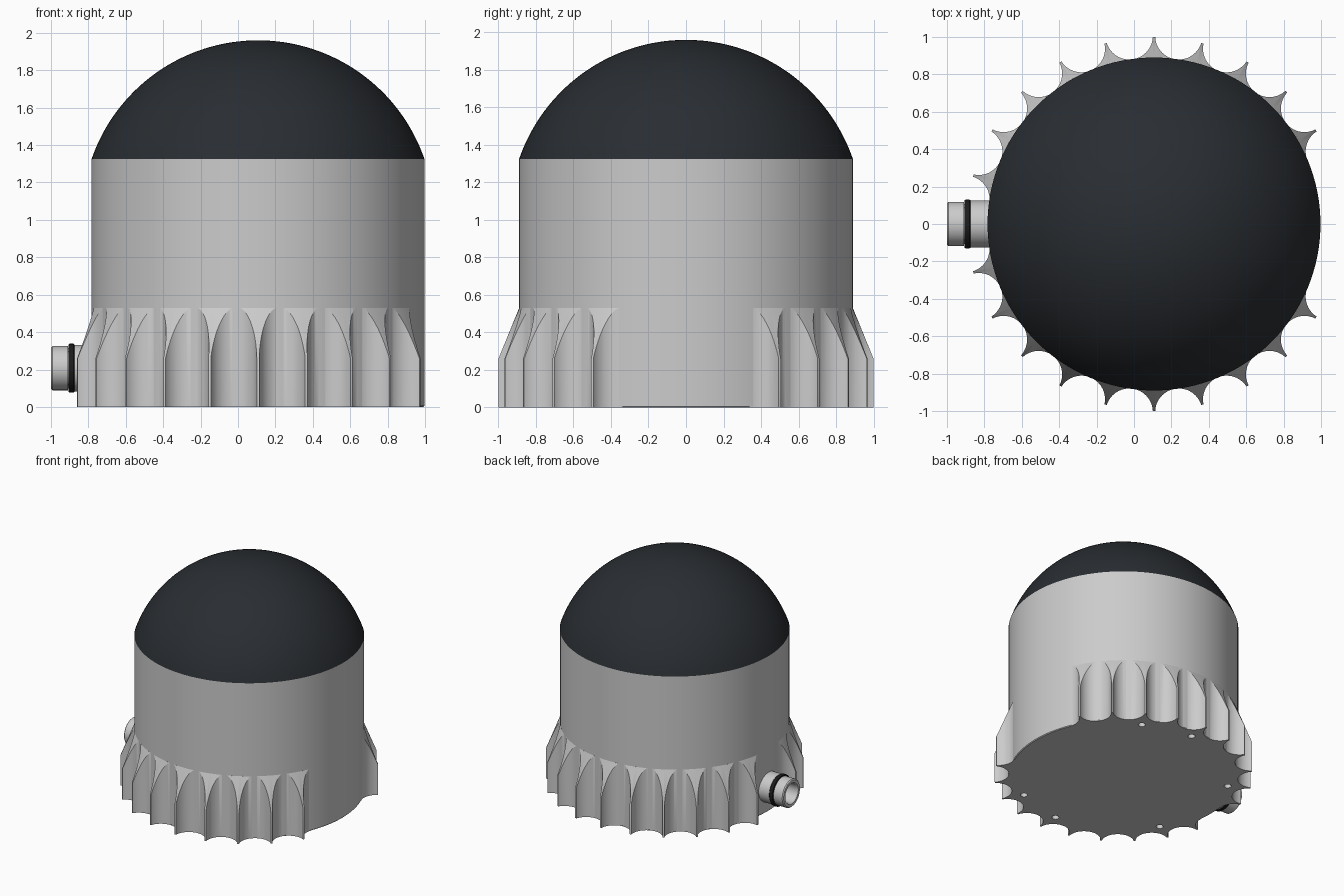
import bpy, bmesh
from math import radians, cos, sin, asin, pi
from mathutils import Vector, Matrix

if "Cube" in bpy.data.objects:
    bpy.data.objects.remove(bpy.data.objects["Cube"])

CX = 0.107          # body axis
R = 0.89            # body radius


def finish(bm, name, loc, color=None, angle=30):
    bmesh.ops.remove_doubles(bm, verts=bm.verts, dist=1e-5)
    bmesh.ops.recalc_face_normals(bm, faces=bm.faces)
    me = bpy.data.meshes.new(name)
    bm.to_mesh(me)
    bm.free()
    ob = bpy.data.objects.new(name, me)
    ob.location = loc
    bpy.context.collection.objects.link(ob)
    if color:
        mat = bpy.data.materials.new(name + "_material")
        mat.diffuse_color = (*color, 1)
        mat.use_nodes = True
        mat.node_tree.nodes["Principled BSDF"].inputs["Base Color"].default_value = mat.diffuse_color
        me.materials.append(mat)
    smooth(ob, angle)
    return ob


def activate(ob):
    bpy.ops.object.select_all(action='DESELECT')
    ob.select_set(True)
    bpy.context.view_layer.objects.active = ob


def smooth(ob, angle=30):
    activate(ob)
    bpy.ops.object.shade_smooth_by_angle(angle=radians(angle))


def lathe(name, profile, loc, steps=128, start=0, sweep=360, closed=False, rot=None, color=None):
    """Spin (radius, height) points round z; a partial sweep is capped."""
    bm = bmesh.new()
    full = sweep == 360
    n = steps if full else steps + 1
    rings = []
    for i in range(n):
        a = radians(start + sweep * i / steps)
        rings.append([bm.verts.new((r * cos(a), r * sin(a), z)) for r, z in profile])
    m = len(profile)
    for i in range(steps):
        p, q = rings[i], rings[(i + 1) % n]
        for j in range(m if closed else m - 1):
            k = (j + 1) % m
            axis_j, axis_k = profile[j][0] == 0, profile[k][0] == 0
            if axis_j:
                bm.faces.new((p[j], p[k], q[k]))
            elif axis_k:
                bm.faces.new((p[j], p[k], q[j]))
            else:
                bm.faces.new((p[j], p[k], q[k], q[j]))
    if not full:
        bm.faces.new(rings[0])
        bm.faces.new(rings[-1])
    if rot:
        bm.transform(rot)
    return finish(bm, name, loc, color)


def cylinders(name, places, radius, z0, z1, segments):
    bm = bmesh.new()
    for x, y in places:
        bmesh.ops.create_cone(bm, cap_ends=True, segments=segments, radius1=radius,
                              radius2=radius, depth=z1 - z0,
                              matrix=Matrix.Translation((x, y, (z0 + z1) / 2)))
    return finish(bm, name, (CX, 0, 0))


def cut(ob, cutter):
    cutter.hide_render = True
    mod = ob.modifiers.new("cut", 'BOOLEAN')
    mod.operation = 'DIFFERENCE'
    mod.solver = 'EXACT'
    mod.object = cutter
    activate(ob)
    bpy.ops.object.modifier_apply(modifier=mod.name)
    bpy.data.objects.remove(cutter, do_unlink=True)
    smooth(ob)


def polar(r, deg):
    return r * cos(radians(deg)), r * sin(radians(deg))


# Cylindrical housing with screw holes underneath
body = lathe("housing", [(0, 0), (R - 0.006, 0), (R, 0.006), (R, 1.325), (0, 1.325)], (CX, 0, 0))
cut(body, cylinders("hole_cutter", [polar(0.82, a) for a in (60, 90, 150, -60, -90, -150)],
                    0.028, -0.1, 0.08, 20))

# Spherical cap dome
top, base = 1.96, 1.325
h = top - base
RS = (R * R + h * h) / (2 * h)
half = asin(R / RS)
arc = [(RS * sin(half * i / 32), top - RS + RS * cos(half * i / 32)) for i in range(33)]
lathe("dome", arc + [(0, base)], (CX, 0, 0), color=(0.022, 0.026, 0.031))

# Scalloped cooling ribs: half a tapered collar, cut by round flutes, mirrored
ribs = lathe("ribs", [(0.868, 0), (1.0, 0), (1.0, 0.26), (R, 0.53), (0.868, 0.53)],
             (CX, 0, 0), steps=100, start=22.5, sweep=150, closed=True)
cut(ribs, cylinders("flute_cutter", [polar(1.014, 22.5 + 15 * i) for i in range(11)],
                    0.126, -0.1, 0.7, 64))
mir = ribs.modifiers.new("mirror", 'MIRROR')
mir.use_axis = (False, True, False)
mir.use_mirror_merge = False
activate(ribs)
bpy.ops.object.modifier_apply(modifier=mir.name)
smooth(ribs)

# Cable connector pointing to -x: hollow barrel plus sealing ring
turn = Matrix.Rotation(-pi / 2, 4, 'Y')
lathe("connector", [(0, 0.74), (0.125, 0.74), (0.125, 0.875), (0.108, 0.875), (0.108, 0.91),
                    (0.118, 0.91), (0.118, 0.992), (0.11, 1.0), (0.088, 1.0), (0.082, 0.99),
                    (0.082, 0.84), (0, 0.84)],
      (0, 0, 0.207), steps=64, rot=turn)
lathe("seal_ring", [(0.1, 0.875), (0.127, 0.875), (0.131, 0.88), (0.131, 0.9), (0.127, 0.906),
                    (0.1, 0.906)],
      (0, 0, 0.207), steps=64, closed=True, rot=turn, color=(0.012, 0.012, 0.013))
